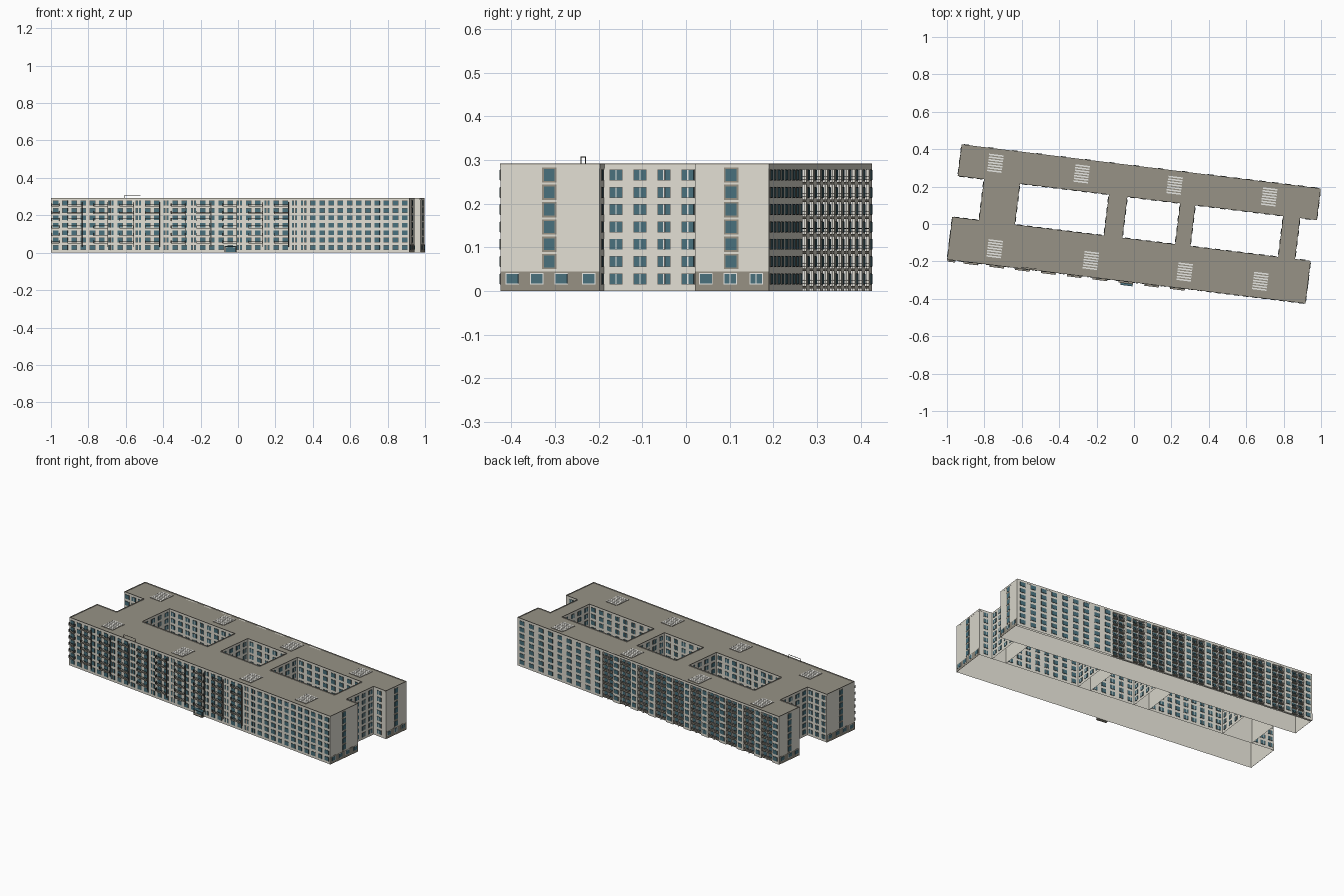
import bpy, bmesh, math
from mathutils import Vector, Matrix

if "Cube" in bpy.data.objects:
    bpy.data.objects.remove(bpy.data.objects["Cube"])


def material(name, r, g, b):
    m = bpy.data.materials.new(name)
    m.use_nodes = True
    m.diffuse_color = (r, g, b, 1)
    m.node_tree.nodes["Principled BSDF"].inputs["Base Color"].default_value = (r, g, b, 1)
    return m


WALL = material("pale plaster", .75, .73, .65)
ROOF = material("roof grey", .31, .29, .24)
STONE = material("base stone", .30, .275, .225)
GLASS = material("window glass", .065, .16, .20)
FRAME = material("window white", .85, .85, .82)
DARK = material("dark metal", .09, .085, .075)
BROWN = material("brown panel", .27, .15, .11)

parts = {}


def box(name, mat, u, v, z, hollow=False):
    """Add a box, given by its three ranges, to the named part; a hollow one has no floor."""
    bm = parts.setdefault(name, (bmesh.new(), mat))[0]
    lo, hi = Vector((min(u), min(v), min(z))), Vector((max(u), max(v), max(z)))
    size = Matrix.Diagonal((*(hi - lo), 1))
    made = bmesh.ops.create_cube(bm, size=1, matrix=Matrix.Translation((lo + hi) / 2) @ size)
    if hollow:
        faces = {f for vert in made["verts"] for f in vert.link_faces}
        floor = [min(faces, key=lambda f: f.calc_center_median().z)]
        bmesh.ops.delete(bm, geom=floor, context="FACES_ONLY")


class Face:
    """A vertical wall face: runs along u or v, sits at pos, looks to sign."""

    def __init__(self, along, pos, sign):
        self.along, self.pos, self.sign = along, pos, sign

    def plate(self, name, mat, s, z, out, start=.0004):
        depth = (self.pos + self.sign * start, self.pos + self.sign * out)
        if self.along == "u":
            box(name, mat, s, depth, z)
        else:
            box(name, mat, depth, s, z)

    def window(self, s, z, w=.028, h=.023, rim=DARK, border=.001, mullion=.001):
        a, b, low, top = s - w / 2, s + w / 2, z - h / 2, z + h / 2
        self.plate("window_rims_" + rim.name.split()[-1], rim,
                   (a - border, b + border), (low - border, top + border), .002)
        self.plate("window_panes", GLASS, (a, b), (low, top), .003)
        if mullion:
            self.plate("window_mullions", FRAME, (s - mullion, s + mullion), (low, top), .004)

    def parapet(self, s):
        self.plate("parapets", WALL, s, (DECK[0], HEIGHT - .002), -.003)
        self.plate("parapet_caps", STONE, s, (HEIGHT - .002, HEIGHT), -.003)


def spread(a, b, pitch):
    n = max(1, round((b - a) / pitch))
    return [a + (b - a) * (i + .5) / n for i in range(n)]


HEIGHT, EAVES, STOREY = .292, .288, .0396
FLOORS = [.028 + STOREY * i for i in range(7)]
FRONT_V, FRONT_IN, BACK_IN, BACK_V = -.31, -.081, .14, .31
FRONT_U, BACK_U = (-.968, .961), (-.966, .967)
LOGGIA_END, RECESS = .34, .014
LINKS = [(-.825, -.632), (-.152, -.053), (.232, .313), (.787, .877)]
SHELL, DECK = (0, .281), (.281, EAVES)

# Main wings, linking wings and their roof decks
box("front_wing", WALL, FRONT_U, (FRONT_V, FRONT_IN), SHELL, True)
box("back_wing", WALL, BACK_U, (BACK_IN, BACK_V - RECESS), SHELL, True)
box("back_wing_plain_bay", WALL, (LOGGIA_END, BACK_U[1]), (BACK_V - RECESS, BACK_V), SHELL, True)
box("front_roof", ROOF, FRONT_U, (FRONT_V, FRONT_IN), DECK)
box("back_roof", ROOF, BACK_U, (BACK_IN, BACK_V), DECK)
for link in LINKS:
    box("linking_wings", WALL, link, (FRONT_IN, BACK_IN), SHELL, True)
    box("linking_roofs", ROOF, link, (FRONT_IN, BACK_IN), DECK)

# Windows and parapets on the link sides and on the inner faces between the links
for link in LINKS:
    for pos, sign in zip(link, (-1, 1)):
        side = Face("v", pos, sign)
        side.parapet((FRONT_IN, BACK_IN))
        for i, s in enumerate(spread(FRONT_IN, BACK_IN, .055)):
            for z in FLOORS:
                side.window(s, z, .027, mullion=.001 if i < 2 else .002)
edges = [FRONT_U[0]] + [u for link in LINKS for u in link] + [FRONT_U[1]]
for a, b in zip(edges[::2], edges[1::2]):
    for face in (Face("u", FRONT_IN, 1), Face("u", BACK_IN, -1)):
        face.parapet((a, b))
        for s in spread(a, b, .056):
            for z in FLOORS:
                face.window(s, z)

# Front facade: windows, balcony stacks and narrow brown panels
front = Face("u", FRONT_V, -1)
front.parapet(FRONT_U)
balconies = [-.84 + .139 * i for i in range(9)]
for s in spread(*FRONT_U, .05):
    narrow = any(abs(s - b - .07) < .02 for b in balconies + [.31, .40])
    for z in FLOORS:
        if narrow:
            for off in (-.009, .009):
                front.window(s + off, z, .009, mullion=0)
        else:
            front.window(s, z, mullion=0)
for s in (.345, .395):
    for z in FLOORS:
        front.plate("brown_panels", BROWN, (s, s + .005), (z - .012, z + .012), .003)


def balcony(s, z, width):
    a, b = s - width / 2, s + width / 2
    front.plate("balcony_slabs", STONE, (a, b), (z - .002, z), .011)
    for rise in (.007, .014):
        front.plate("balcony_rails", DARK, (a, b), (z + rise - .001, z + rise), .011, .0095)
    for end in (a, b):
        front.plate("balcony_rails", DARK, (end - .001, end + .001), (z, z + .014), .011)


for s in balconies:
    for z in FLOORS[1:]:
        balcony(s, z - .016, .076)
    front.plate("downpipes", DARK, (s + .037, s + .040), (.03, .27), .008)
for z in FLOORS[1:]:
    balcony(-.945, z - .016, .04)

# Entrance with canopy and steps
front.plate("entrance_door", GLASS, (-.025, .025), (.004, .028), .005)
front.plate("entrance_canopy", GLASS, (-.032, .032), (.030, .035), .022)
front.plate("entrance_step", STONE, (-.032, .032), (0, .004), .022)
for s in (-.03, .03):
    front.plate("entrance_posts", DARK, (s - .002, s + .002), (.004, .030), .020, .016)

# Back facade: plain windows, then piers with recessed loggias
back = Face("u", BACK_V, 1)
inner = Face("u", BACK_V - RECESS, 1)
back.parapet(BACK_U)
for s in spread(LOGGIA_END, BACK_U[1], .07):
    for z in FLOORS:
        back.window(s, z, .033, mullion=0)
bays = spread(BACK_U[0], LOGGIA_END, .13)
pitch = bays[1] - bays[0]
for s in bays:
    pier = (s - pitch / 2, s - pitch / 2 + .052)
    middle, loggia = sum(pier) / 2, (pier[1], s + pitch / 2)
    back.plate("back_piers", WALL, pier, SHELL, -RECESS, 0)
    back.plate("loggia_cornices", WALL, loggia, (.278, EAVES), -RECESS, 0)
    centre = sum(loggia) / 2
    back.plate("loggia_dividers", FRAME, (centre - .002, centre + .002), SHELL, -RECESS, 0)
    for z in FLOORS:
        back.window(middle, z, mullion=0)
        for off in (-.02, .02):
            inner.window(centre + off, z, .024, mullion=0)
        back.plate("loggia_slabs", STONE, loggia, (z - .022, z - .016), -RECESS, 0)
        for rise in (.010, .003):
            back.plate("loggia_rails", DARK, loggia, (z - rise - .0012, z - rise), -.002, 0)

# Gable ends: stone base with white-framed windows and a column of stair windows
front_base, back_base = (-.282, -.226, -.169, -.106), (.165, .221, .281)
for ends, span, stair, base in ((FRONT_U, (FRONT_V, FRONT_IN), -.197, front_base),
                                (BACK_U, (BACK_IN, BACK_V), .223, back_base)):
    for pos, sign in zip(ends, (-1, 1)):
        gable = Face("v", pos, sign)
        gable.parapet(span)
        gable.plate("gable_bases", STONE, span, (0, .045), .001)
        for z in FLOORS[1:]:
            gable.window(stair, z, .025, .027, STONE, .004, 0)
        for s in base:
            gable.window(s, FLOORS[0], .027, .022, FRAME, .002, 0)
for s in back_base[1:]:
    Face("v", BACK_U[1], 1).plate("base_mullions", FRAME, (s - .001, s + .001), (.017, .039), .004)

# Louvred roof vents, kept below the parapet
for us, v in (((-.775, -.31, .19, .70), .232), ((-.723, -.205, .30, .708), -.222)):
    for u in us:
        box("vent_boxes", ROOF, (u - .041, u + .041), (v - .052, v + .052), (EAVES, EAVES + .002))
        for s in spread(v - .05, v + .05, .0143):
            box("vent_louvres", FRAME, (u - .039, u + .039), (s - .004, s + .004), (EAVES, HEIGHT - .001))

# Roof hoop near the front edge
for u in (-.572, -.488):
    box("roof_hoop", DARK, (u - .001, u + .001), (-.303, -.301), (EAVES, .308))
box("roof_hoop", DARK, (-.572, -.488), (-.303, -.301), (.306, .308))

# Turn the parts into objects, set at the angle of the plan
for name, (bm, mat) in parts.items():
    mesh = bpy.data.meshes.new(name)
    bm.to_mesh(mesh)
    bm.free()
    mesh.materials.append(mat)
    obj = bpy.data.objects.new(name, mesh)
    obj.rotation_euler.z = math.radians(-7)
    bpy.context.collection.objects.link(obj)
